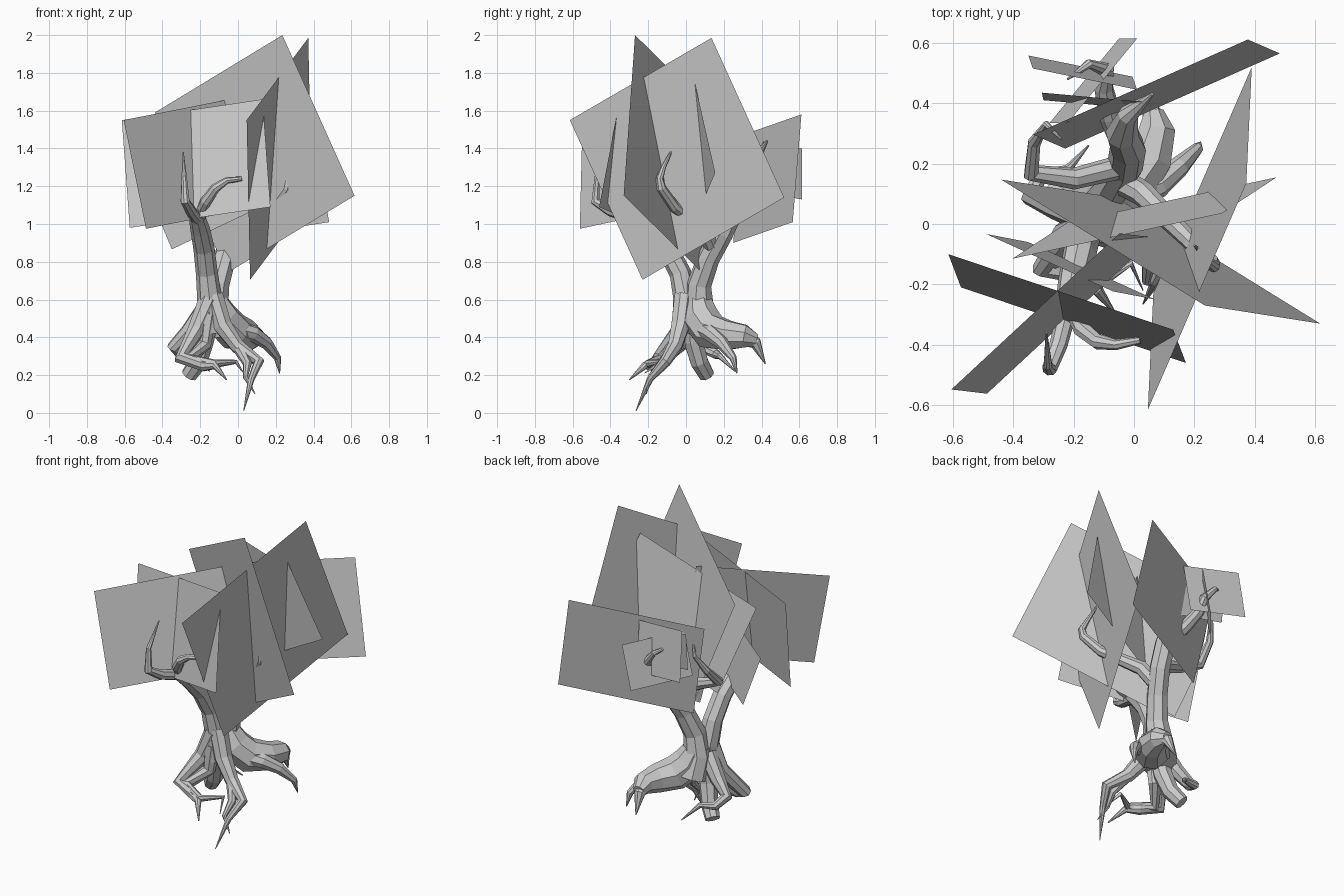
import bpy

# One plain grey for bark and foliage cards
grey = bpy.data.materials.new("plain grey")
grey.diffuse_color = (0.6, 0.6, 0.6, 1)


def limb(name, pts):
    """Faceted eight-sided tapering tube; points are (x, y, z, radius)."""
    cu = bpy.data.curves.new(name, 'CURVE')
    cu.dimensions = '3D'
    cu.bevel_depth = 1.0
    cu.bevel_resolution = 2
    cu.use_fill_caps = True
    sp = cu.splines.new('POLY')
    sp.points.add(len(pts) - 1)
    for p, (x, y, z, r) in zip(sp.points, pts):
        p.co = (x, y, z, 1)
        p.radius = r
    sp.use_smooth = False
    cu.materials.append(grey)
    ob = bpy.data.objects.new(name, cu)
    bpy.context.collection.objects.link(ob)


def card(name, a, b, c):
    """Flat foliage card: corners a, b, c in order, the fourth completes it."""
    d = tuple(a[i] + c[i] - b[i] for i in range(3))
    me = bpy.data.meshes.new(name)
    me.from_pydata([a, b, c, d], [], [(0, 1, 2, 3)])
    me.materials.append(grey)
    bpy.context.collection.objects.link(bpy.data.objects.new(name, me))


# Large foliage cards
card("leaf_card_diagonal", (-.44, .147, 1.59), (.235, -.27, 2.0), (.617, -.33, 1.15))
card("leaf_card_right", (.046, -.615, 1.55), (.372, .135, 1.985), (.39, .52, 1.14))
card("leaf_card_centre", (-.22, .005, .93), (.473, .155, 1.27), (.29, .035, 1.8))
card("leaf_card_front", (-.615, -.1, 1.55), (-.573, -.21, .98), (.172, -.46, 1.09))
card("leaf_card_left", (-.605, -.548, 1.55), (-.487, -.562, .975), (.07, -.045, 1.085))
card("leaf_card_back", (.377, .611, 1.58), (.483, .565, 1.01), (-.228, .25, .90))
card("leaf_card_low", (-.49, -.033, 1.2), (-.35, -.06, .866), (.07, -.25, 1.066))
# Small foliage cards at the back
card("small_leaf_card_1", (-.35, .558, 1.24), (-.335, .515, 1.54), (.01, .445, 1.49))
card("small_leaf_card_2", (.01, .614, 1.40), (-.05, .614, 1.13), (-.28, .334, 1.18))
card("small_leaf_card_3", (-.305, .435, 1.48), (-.30, .41, 1.25), (.03, .38, 1.2))

# Two trunks
limb("back_trunk", [(-.12, .11, .42, .085), (-.13, .07, .55, .08), (-.11, .07, .68, .066),
                    (-.07, .12, .82, .06), (-.03, .19, .95, .06), (-.02, .25, 1.08, .06),
                    (-.04, .30, 1.22, .055), (-.02, .36, 1.34, .035), (.06, .43, 1.44, .006)])
limb("front_trunk", [(-.15, 0, .42, .06), (-.15, 0, .6, .066), (-.165, -.03, .74, .058),
                     (-.18, -.10, .87, .056), (-.20, -.19, .97, .052), (-.22, -.28, 1.05, .042)])

# Branches and their twig tips
limb("right_branch", [(-.04, .14, .88, .045), (.03, .10, .97, .042), (.11, .02, 1.03, .036),
                      (.19, -.06, 1.09, .03), (.26, -.13, 1.19, .026), (.265, -.14, 1.24, .02),
                      (.24, -.12, 1.30, .014), (.20, -.07, 1.40, .004)])
limb("front_twig", [(-.21, -.25, 1.03, .036), (-.17, -.35, 1.12, .03), (-.12, -.39, 1.19, .026),
                    (-.06, -.40, 1.23, .018), (.02, -.385, 1.24, .012)])
limb("left_twig", [(-.21, -.24, 1.02, .034), (-.25, -.40, 1.07, .03), (-.28, -.48, 1.12, .025),
                   (-.285, -.47, 1.25, .015), (-.29, -.36, 1.38, .003)])
limb("back_branch", [(-.02, .24, 1.08, .045), (-.08, .36, 1.17, .038), (-.1, .45, 1.23, .032),
                     (-.09, .51, 1.29, .026), (-.15, .53, 1.36, .016), (-.22, .48, 1.40, .004)])
limb("back_left_branch", [(-.04, .19, .97, .04), (-.2, .15, 1.04, .036), (-.34, .17, 1.1, .03),
                          (-.33, .27, 1.2, .022), (-.29, .33, 1.3, .012), (-.24, .28, 1.4, .003)])

# Roots
limb("big_back_root", [(-.14, .06, .62, .065), (-.09, .08, .5, .1), (-.02, .13, .43, .1),
                       (.05, .22, .41, .083), (.075, .31, .405, .065), (.065, .37, .385, .035)])
limb("back_root_tip", [(.075, .29, .40, .045), (.06, .37, .37, .033), (.05, .42, .26, .003)])
limb("right_root", [(-.04, .08, .45, .055), (.08, .13, .42, .044), (.15, .19, .37, .035),
                    (.21, .25, .29, .02), (.22, .27, .21, .003)])
limb("front_right_root", [(-.13, -.01, .62, .055), (-.08, -.03, .46, .052), (0, -.06, .35, .04),
                          (.11, -.11, .27, .03), (.07, -.19, .18, .018), (.03, -.265, .01, .002)])
limb("front_right_root_tip", [(.0, -.06, .35, .034), (.05, -.13, .26, .024), (.04, -.19, .19, .014),
                              (.09, -.21, .1, .002)])
limb("front_left_root", [(-.15, -.01, .6, .06), (-.22, -.03, .44, .048), (-.30, -.14, .29, .04),
                         (-.18, -.17, .25, .032), (-.12, -.22, .25, .02), (-.06, -.30, .175, .003)])
limb("middle_root", [(-.16, -.02, .52, .05), (-.18, -.03, .36, .04), (-.26, -.13, .28, .035),
                     (-.12, -.2, .26, .022), (-.01, -.13, .27, .012), (.03, -.22, .21, .002)])
limb("blunt_root", [(-.15, .03, .55, .06), (-.18, .04, .38, .055), (-.21, .07, .27, .05),
                    (-.26, .11, .2, .043)])
limb("left_root", [(-.17, .03, .55, .055), (-.26, .06, .43, .045), (-.34, .09, .35, .035),
                   (-.31, .16, .31, .026), (-.22, .18, .30, .016), (-.15, .26, .22, .003)])
